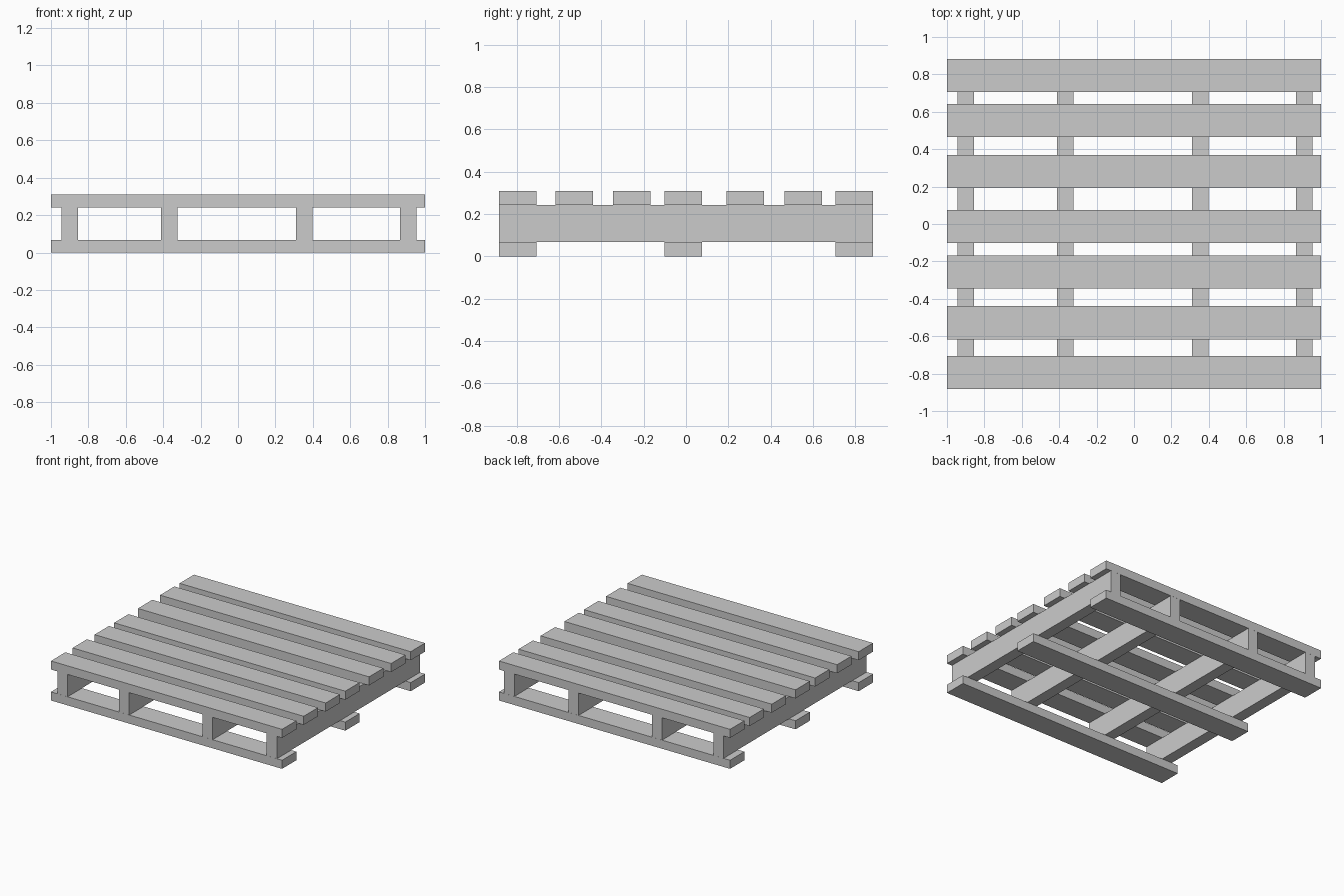
import bpy
import bmesh
from mathutils import Matrix, Vector

if "Cube" in bpy.data.objects:
    bpy.data.objects.remove(bpy.data.objects["Cube"])

LENGTH = 2.0       # board length along x
DEPTH = 1.766      # pallet depth along y
BOARD_W = 0.177    # board width
BOARD_T = 0.067    # board thickness
STRINGER_W = 0.088
STRINGER_H = 0.175


def plank(name, size, centre):
    """Plain rectangular timber."""
    bm = bmesh.new()
    bmesh.ops.create_cube(bm, size=1.0, matrix=Matrix.Diagonal((*size, 1.0)))
    mesh = bpy.data.meshes.new(name)
    bm.to_mesh(mesh)
    bm.free()
    obj = bpy.data.objects.new(name, mesh)
    obj.location = Vector(centre)
    bpy.context.collection.objects.link(obj)
    return obj


# Bottom runners
for i, y in enumerate((-0.795, -0.014, 0.795), 1):
    plank(f"bottom_board_{i}", (LENGTH, BOARD_W, BOARD_T), (0, y, BOARD_T / 2))

# Stringers running front to back
for i, x in enumerate((-0.900, -0.367, 0.355, 0.911), 1):
    plank(f"stringer_{i}", (STRINGER_W, DEPTH, STRINGER_H),
          (x, 0, BOARD_T + STRINGER_H / 2))

# Unevenly spaced deck boards
deck_z = BOARD_T + STRINGER_H + BOARD_T / 2
for i, y in enumerate((-0.795, -0.528, -0.256, -0.014, 0.280, 0.553, 0.795), 1):
    plank(f"deck_board_{i}", (LENGTH, BOARD_W, BOARD_T), (0, y, deck_z))
